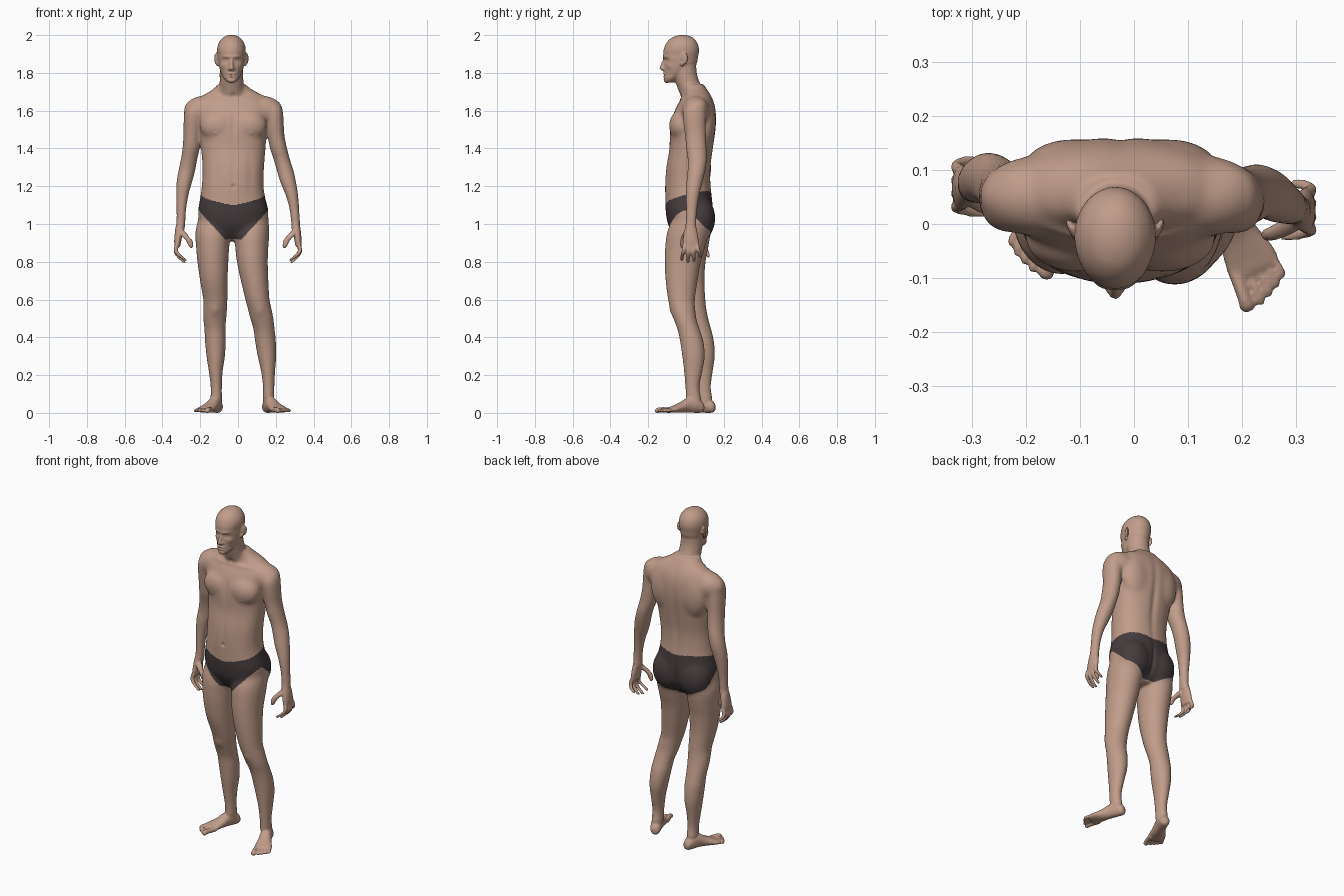
import bpy, bmesh, math
from mathutils import Vector, Matrix

# All modelling is done in hundredths of a unit and scaled down at the end
X, Y, Z = Vector((1, 0, 0)), Vector((0, 1, 0)), Vector((0, 0, 1))
HEAD_AXIS, BODY_AXIS = -3.5, -2.5
if "Cube" in bpy.data.objects:
    bpy.data.objects.remove(bpy.data.objects["Cube"])

def material(name, colour):
    mat = bpy.data.materials.new(name)
    mat.use_nodes = True
    mat.diffuse_color = (*colour, 1)
    shader = next(n for n in mat.node_tree.nodes if n.type == 'BSDF_PRINCIPLED')
    shader.inputs["Base Color"].default_value = (*colour, 1)
    return mat

def spline(rows, steps=4):
    """Smooth curve through rows of (x, y, z, half width, half depth)."""
    rows = [Vector(r) for r in rows]
    last = len(rows) - 1
    result = []
    for i in range(last):
        a, b, c, d = (rows[min(max(k, 0), last)] for k in range(i - 1, i + 3))
        for step in range(steps):
            t = step / steps
            result.append((b * 2 + (c - a) * t + (a * 2 - b * 5 + c * 4 - d) * t ** 2
                           + (b * 3 - a - c * 3 + d) * t ** 3) / 2)
    return result + [rows[last]]

def loft(bm, rows, u=X, v=Y, roundness=1.0, sides=28):
    """Closed tube of elliptical rings spanned by the axes u and v."""
    rings = []
    for x, y, z, width, depth in spline(rows):
        ring = []
        for k in range(sides):
            angle = math.tau * k / sides
            c, s = math.cos(angle), math.sin(angle)
            c = math.copysign(abs(c) ** roundness, c)
            s = math.copysign(abs(s) ** roundness, s)
            offset = u * max(width, 0.1) * c + v * max(depth, 0.1) * s
            ring.append(bm.verts.new(Vector((x, y, z)) + offset))
        rings.append(ring)
    for low, high in zip(rings, rings[1:]):
        for k in range(sides):
            n = (k + 1) % sides
            bm.faces.new((low[k], low[n], high[n], high[k]))
    bm.faces.new(rings[0])
    bm.faces.new(rings[-1])

def blob(bm, centre, radii, turn=0.0):
    matrix = Matrix.Translation(centre) @ Matrix.Rotation(turn, 4, 'Z') @ Matrix.Diagonal((*radii, 1))
    bmesh.ops.create_uvsphere(bm, u_segments=24, v_segments=16, radius=1, matrix=matrix)

def torso(bm):
    loft(bm, [(-3, 2, 91, 4, 6), (-2.6, 2, 95, 11, 9), (-2.5, 2.2, 100, 17.5, 11.8),
              (-2.5, 1.8, 107, 18.6, 12.6), (-2.8, 1.4, 114, 17.2, 12.4),
              (-2.8, 1, 121, 16.3, 12.1), (-2.5, 1.3, 130, 16.3, 11.8),
              (-2.5, 2.8, 140, 17.1, 11.6), (-2.5, 3.6, 150, 18, 12.2),
              (-2.5, 4.6, 158, 19.5, 11.4), (-2.5, 5.5, 164, 19.5, 9.5),
              (-2.7, 6, 168, 16, 7.3), (-3, 5.2, 171, 10.8, 6.2),
              (-3.4, 3.5, 174, 7.2, 5.8)], roundness=0.88, sides=40)
    # Neck
    loft(bm, [(-3, 4.5, 165, 7, 6.5), (-3.2, 3, 170, 6.7, 6.9), (-3.4, 0.8, 175, 6.3, 6.4),
              (-3.5, -0.7, 180, 6.2, 6.4), (-3.5, -1, 185, 6, 6.4)])
    # Chest, shoulder, shoulder blade and buttock masses
    for side in (-1, 1):
        blob(bm, (BODY_AXIS + side * 7.8, -2.6, 152), (10, 6.4, 8.4))
        blob(bm, (BODY_AXIS + side * 15, 5.2, 160), (11.2, 7.6, 8))
        blob(bm, (BODY_AXIS + side * 9, 9.6, 154), (9.5, 6.2, 14))
        blob(bm, (BODY_AXIS + side * 8.6, 6.8, 103), (10, 8.8, 12))

def head(bm):
    outline = [(175, -8.6, 2, 2.2), (176.6, -7.8, 3.7, 4), (179.3, -5.6, 5.3, 6.1),
               (182, -4, 6.2, 7.6), (185, -3, 6.8, 8.7), (188.5, -2.8, 7.3, 9.2),
               (192, -2.5, 7.6, 9.4), (195.5, -2.2, 6.9, 8.4), (198.2, -2, 5, 6.2),
               (199.6, -1.8, 2.8, 3.5), (200.1, -1.8, 0.8, 1)]
    loft(bm, [(HEAD_AXIS, y, z, w, d) for z, y, w, d in outline], sides=36)
    # Nose, lips and chin
    nose = [(188.5, -10.9, 0.9, 0.9), (186, -11.5, 0.9, 1.2), (183.6, -12.3, 1.1, 1.4),
            (182.2, -12.5, 1.4, 1.4), (181.2, -11.8, 1.1, 1)]
    loft(bm, [(HEAD_AXIS, y, z, w, d) for z, y, w, d in nose])
    blob(bm, (HEAD_AXIS, -11.2, 179.5), (2.4, 1, 0.7))
    blob(bm, (HEAD_AXIS, -11.1, 178.1), (2.1, 1, 0.7))
    blob(bm, (HEAD_AXIS, -10.2, 176.2), (2.4, 1.7, 1.6))
    # Nostrils and ears
    for side in (-1, 1):
        blob(bm, (HEAD_AXIS + side * 1.3, -11.7, 182.1), (0.8, 1, 0.8))
        blob(bm, (HEAD_AXIS + side * 8, -0.9, 187.6), (0.75, 2.1, 3.2), side * -0.45)
        blob(bm, (HEAD_AXIS + side * 7.4, -2, 185), (0.8, 1.1, 1.5))

def arm(bm, centres):
    heights = (166, 164, 160, 154, 147, 140, 134, 128, 122, 115, 108, 102, 97)
    widths = (2.5, 4.2, 5, 4.8, 4.5, 4.6, 4.4, 4.5, 4.2, 3.3, 2.6, 2.4, 2.3)
    depths = (3.5, 5.2, 6.3, 6.1, 5.7, 5.5, 5.1, 4.7, 4.3, 3.6, 3, 2.8, 3)
    loft(bm, [(x, y, z, w, d) for (x, y), z, w, d in zip(centres, heights, widths, depths)])

def hand(bm, side, x, y):
    def part(rows):
        loft(bm, [(side * (x + a), y + b, z, w, d) for a, b, z, w, d in rows], sides=16)
    # Palm and thumb
    part([(0, 0, 99, 2.2, 2.8), (0.6, 0, 95, 2.1, 3.7), (1.1, 0, 91, 1.9, 4.3), (1.3, 0, 88, 1.5, 4.2)])
    part([(-0.2, -1.6, 97, 1.7, 1.5), (-2.6, -3.2, 94, 2, 1.5), (-4.8, -4.2, 91.5, 1.8, 1.3),
          (-5.9, -4.5, 88.5, 1.3, 1.1), (-6.1, -4.5, 87.2, 0.5, 0.5)])
    # Four fingers, spreading and curling inward
    for i, length in enumerate((7.9, 9, 8.3, 6.2)):
        base, spread, curl = -3.2 + 2.15 * i, (i - 1.4) * 0.9, 0.5 + 0.4 * (3 - i)
        part([(1.3, base, 90, 1.1, 1.1), (2.1, base + spread * 0.4, 89 - length * 0.4, 1.15, 1.1),
              (1.6 - curl, base + spread, 89 - length * 0.75, 1.1, 1),
              (-curl * 1.6, base + spread * 1.2, 89 - length, 1, 0.9),
              (-curl * 1.8, base + spread * 1.2, 88.3 - length, 0.4, 0.4)])

def leg(bm, centres):
    heights = (104, 96, 88, 80, 70, 60, 55, 50, 44, 38, 30, 22, 14, 8, 3)
    widths = (8, 9.4, 8.8, 8.2, 7.3, 6.4, 6.3, 6.1, 5.6, 5.5, 4.9, 3.7, 3, 3, 2.8)
    depths = (9, 11, 10.6, 9.6, 8.5, 7.1, 6.5, 6.1, 5.9, 6.2, 6, 4.9, 3.8, 3.9, 3)
    loft(bm, [(x, y, z, w, d) for (x, y), z, w, d in zip(centres, heights, widths, depths)])

def foot(bm, side, heel):
    forward, outward = Vector((side * 0.39, -0.92, 0)), Vector((side * 0.92, 0.39, 0))
    def part(rows, sides):
        placed = [(*(Vector(heel) + forward * s + outward * o + Z * z), w, h) for s, o, z, w, h in rows]
        loft(bm, placed, outward, Z, sides=sides)
    part([(0.2, 0, 2.8, 1.4, 1.6), (1.6, 0, 3.2, 2.7, 3.1), (5, 0, 4.3, 3.1, 4.3), (9, -0.2, 4.2, 3.3, 4.1),
          (13, 0, 3, 3.9, 2.9), (17, 0.3, 2.1, 4.8, 2), (19.6, 0.2, 1.6, 4.9, 1.5), (20.6, -0.2, 1.4, 4.2, 1)], 28)
    # Toes
    for i, reach in enumerate((26.4, 26.2, 25.4, 24.4, 23.2)):
        across, size = (-3.6, -1, 0.95, 2.8, 4.5)[i], 0.85 if i else 1.45
        part([(17.5, across * 0.85, 1.6, size, size), (reach - 2.8, across, 1.6, size * 0.85, size),
              (reach - 1, across, 1.2, size * 1.05, size), (reach, across, 1.1, size * 0.5, size * 0.5)], 16)

# Assemble the overlapping masses
bm = bmesh.new()
torso(bm)
head(bm)
arm(bm, [(17, 6), (18, 5.5), (18.7, 4.5), (19.4, 4.5), (20.1, 5), (21.4, 5.5), (23.2, 6),
         (25, 5.5), (26.6, 4.5), (28.6, 3.5), (29.8, 3), (30.4, 2.7), (30.7, 2.5)])
arm(bm, [(-21.5, 6), (-22.6, 5.5), (-23.3, 4.7), (-24, 5), (-24.4, 5.7), (-24.8, 6.7), (-25.9, 8),
         (-27.1, 8.6), (-28.4, 8.1), (-29.5, 7.5), (-30, 7), (-30.2, 6.8), (-30.6, 6.7)])
hand(bm, 1, 30.7, 2.5)
hand(bm, -1, 30.8, 6.8)
leg(bm, [(8, 2.5), (7.2, 1), (7.3, -0.4), (7.6, -1.7), (8.8, -2.3), (10.3, -2.4), (11.5, -1.6),
         (12.6, -0.6), (13.8, 1.4), (14.5, 3), (15.3, 4), (15.9, 3.8), (16.2, 3.4), (16.2, 4), (16.2, 5)])
leg(bm, [(-12.7, 3), (-13.2, 2), (-13.4, 1.3), (-13.3, 0.8), (-12.8, 1.3), (-12, 3.2), (-12.1, 4.3), (-12.3, 5.7),
         (-12.2, 7.5), (-12, 8.6), (-11.8, 9.3), (-11.8, 9.3), (-11.5, 9.4), (-11.5, 9.9), (-11.4, 10.4)])
foot(bm, 1, (14.5, 9.5, 0))
foot(bm, -1, (-9.8, 15.5, 0))
bmesh.ops.recalc_face_normals(bm, faces=bm.faces)
body = bpy.data.objects.new("body", bpy.data.meshes.new("body"))
bpy.context.scene.collection.objects.link(body)
bm.to_mesh(body.data)
bm.free()

# Fuse into one skin
fuse = body.modifiers.new("fuse", 'REMESH')
fuse.mode, fuse.voxel_size = 'VOXEL', 0.48
fused = bpy.data.meshes.new_from_object(body.evaluated_get(bpy.context.evaluated_depsgraph_get()))
body.modifiers.clear()
body.data = fused
fused.materials.clear()
fused.materials.append(material("skin", (0.53, 0.335, 0.255)))
fused.materials.append(material("dark briefs", (0.06, 0.045, 0.047)))
bm = bmesh.new()
bm.from_mesh(fused)

def relax(verts, rounds):
    for _ in range(rounds):
        bmesh.ops.smooth_vert(bm, verts=verts, factor=0.5, use_axis_x=True, use_axis_y=True, use_axis_z=True)

def sculpt(axis, centre, radii, push):
    """Soft brush, mirrored about the axis when it is off centre."""
    for side in ((-1, 1) if centre[0] else (1,)):
        cx = axis + side * centre[0]
        for v in bm.verts:
            dz = (v.co.z - centre[2]) / radii[2]
            if abs(dz) < 2.5:
                q = dz ** 2 + ((v.co.x - cx) / radii[0]) ** 2 + ((v.co.y - centre[1]) / radii[1]) ** 2
                if q < 6:
                    v.co += Vector((side * push[0], push[1], push[2])) * math.exp(-q)

# Soften the trunk most, the limbs less, the head, hands and feet least
relax([v for v in bm.verts if 92 < v.co.z < 173 and abs(v.co.x - BODY_AXIS) < 24], 25)
relax([v for v in bm.verts if 9 < v.co.z < 174 and (v.co.z > 100 or abs(v.co.x - BODY_AXIS) < 21)], 14)
relax(bm.verts[:], 2)

# Face: socket, brow, eyeball, cheekbone, cheek, mouth, chin fold, temple
for brush in [((3.1, -11, 186.5), (1.9, 3, 1.2), (0, 1, 0)), ((2.8, -11.5, 188.6), (2.3, 3, 0.8), (0, -0.5, 0)),
              ((3.1, -10.2, 186.4), (1.1, 2, 0.6), (0, -0.5, 0)), ((5, -9, 183.7), (1.8, 3, 1.4), (0.2, -0.3, 0)),
              ((4.8, -9, 179.6), (1.6, 3, 2), (-0.2, 0.25, 0)), ((0, -12, 178.8), (2.2, 2, 0.4), (0, 0.5, 0)),
              ((0, -12, 177.2), (2, 2, 0.5), (0, 0.3, 0)), ((7, -6, 190), (2, 3, 2), (-0.3, 0, 0))]:
    sculpt(HEAD_AXIS, *brush)
# Body: breastbone, collarbones, throat, belly lines, navel, spine, cleft, nipples
for brush in [((0, -8, 151), (1.3, 4, 6), (0, 0.5, 0)), ((8, -3, 166), (6, 4, 1), (0, -0.4, 0.2)),
              ((0, -3, 168), (1.5, 3, 1.5), (0, 0.6, 0)), ((0, -10, 128), (1.5, 4, 10), (0, 0.3, 0)),
              ((9, -9, 126), (2, 4, 10), (0, 0.35, 0)), ((0, -11, 120), (0.9, 3, 1), (0, 0.7, 0)),
              ((0, 14, 140), (2, 6, 22), (0, -0.8, 0)), ((0, 14, 101), (1.1, 6, 8), (0, -1.3, 0)),
              ((9.5, -8, 148), (0.7, 2, 0.7), (0, -0.3, 0))]:
    sculpt(BODY_AXIS, *brush)
# Kneecaps
for knee in ((11.5, -8, 54), (-12.1, -2, 54)):
    sculpt(knee[0], (0, *knee[1:]), (2.5, 3, 3), (0, -0.6, 0))

def in_briefs(p):
    across = abs(p.x - BODY_AXIS / 100)
    waist = 1.1 + 0.25 * (p.y + 0.11) + 0.17 * across
    slope = 1.1 - 0.6 * min(max(p.y / 0.1, 0), 1)
    return across < 0.225 and 0.92 + slope * max(across - 0.045, 0) < p.z < waist

# Flat soles, final size and colours
for v in bm.verts:
    v.co = Vector((v.co.x, v.co.y, max(v.co.z, 0))) / 100
for face in bm.faces:
    face.smooth = True
    face.material_index = int(in_briefs(face.calc_center_median()))
bm.to_mesh(fused)
bm.free()
